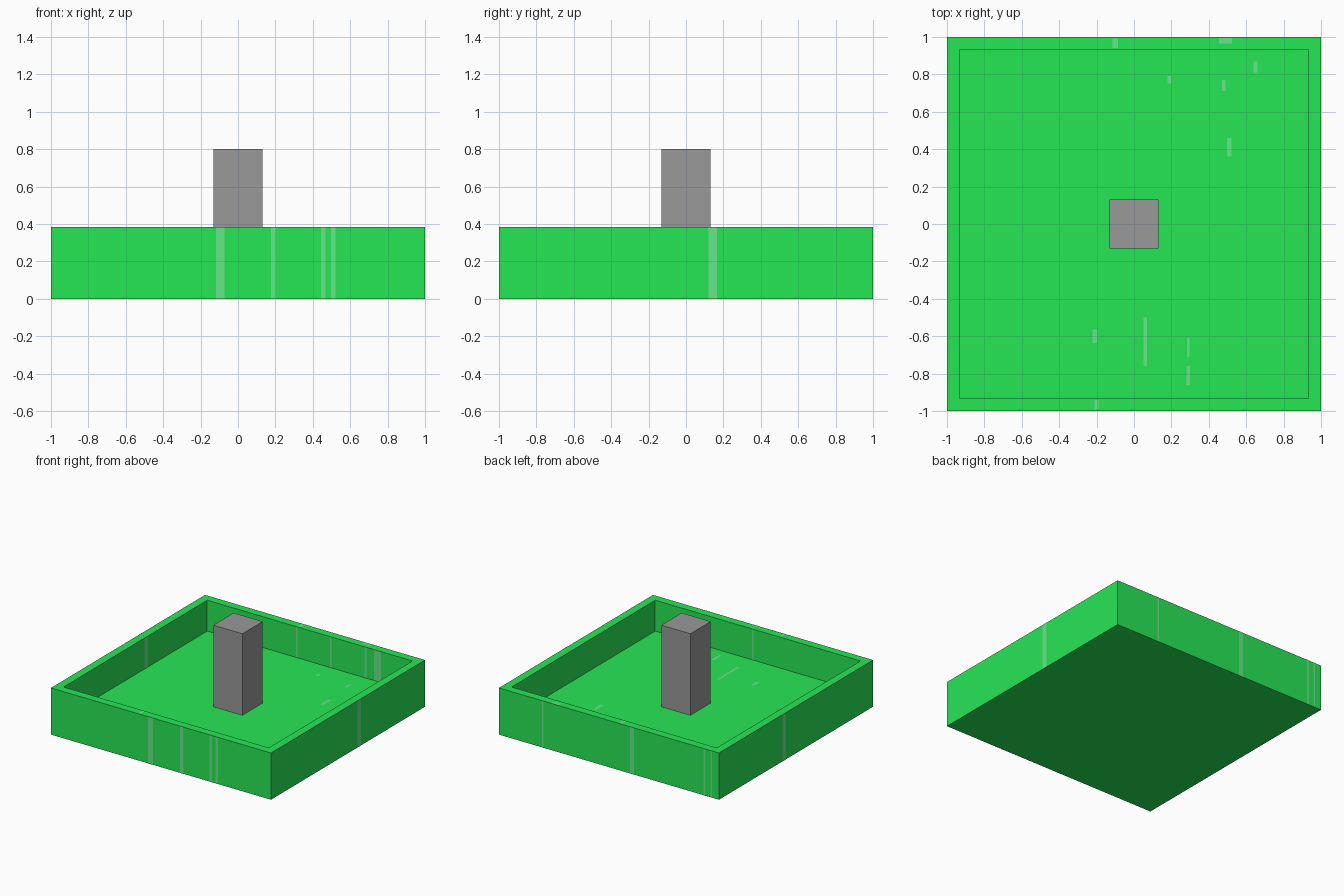
import bpy, bmesh

if "Cube" in bpy.data.objects:
    bpy.data.objects.remove(bpy.data.objects["Cube"])

H, WALL, FLOOR = 0.384, 0.067, 0.13   # tray height, wall thickness, floor level
INNER = 1 - WALL
GAP = 0.0015                          # painted streaks sit just off the surface


def material(name, rgb):
    m = bpy.data.materials.new(name)
    m.diffuse_color = (*rgb, 1)
    m.use_nodes = True
    m.node_tree.nodes["Principled BSDF"].inputs["Base Color"].default_value = m.diffuse_color
    return m


green = material("green", (0.020, 0.815, 0.093))
pale = material("pale green", (0.138, 0.815, 0.250))
grey = material("grey", (0.319, 0.319, 0.319))


def finish(name, bm, mat):
    me = bpy.data.meshes.new(name)
    bm.normal_update()
    bm.to_mesh(me)
    bm.free()
    me.materials.append(mat)
    ob = bpy.data.objects.new(name, me)
    bpy.context.collection.objects.link(ob)
    return ob


def add_box(bm, lo, hi):
    verts = bmesh.ops.create_cube(bm, size=1)["verts"]
    for v in verts:
        v.co = [(a + b) / 2 + c * (b - a) for a, b, c in zip(lo, hi, v.co)]


def add_quad(bm, axis, side, plane, lo, hi):
    """Flat patch across one axis, facing the given side (+1 or -1)."""
    corners = []
    for a, b in ((lo[0], lo[1]), (hi[0], lo[1]), (hi[0], hi[1]), (lo[0], hi[1])):
        co = [a, b]
        co.insert(axis, plane + side * GAP)
        corners.append(bm.verts.new(co))
    face = bm.faces.new(corners)
    face.normal_update()
    if face.normal[axis] * side < 0:
        face.normal_flip()


# Tray: a box whose top is inset for the rim and pushed down to the floor
bm = bmesh.new()
add_box(bm, (-1, -1, 0), (1, 1, H))
bm.normal_update()
top = max(bm.faces, key=lambda f: f.calc_center_median().z)
bmesh.ops.inset_region(bm, faces=[top], thickness=WALL, use_even_offset=True)
ext = bmesh.ops.extrude_discrete_faces(bm, faces=[top])["faces"][0]
for v in ext.verts:
    v.co.z = FLOOR
finish("tray", bm, green)

# Centre post
bm = bmesh.new()
add_box(bm, (-0.132, -0.132, FLOOR), (0.132, 0.132, 0.8))
finish("post", bm, grey)

# Upright pale streaks: axis, facing, plane, bottom, (position, width) list
walls = [
    (1, -1, -1, 0, [(-0.096, 0.045), (0.19, 0.028), (0.455, 0.024), (0.508, 0.024)]),
    (1, 1, 1, 0, [(-0.21, 0.04), (0.6, 0.015), (-0.87, 0.02), (-0.93, 0.015)]),
    (1, -1, INNER, FLOOR, [(-0.118, 0.015), (0.19, 0.015), (0.507, 0.015), (0.616, 0.06)]),
    (1, 1, -INNER, FLOOR, [(0.045, 0.015)]),
    (0, 1, 1, 0, [(0.143, 0.045)]),
    (0, -1, -1, 0, [(0.155, 0.04)]),
    (0, 1, -INNER, FLOOR, [(0.14, 0.05)]),
]
bm = bmesh.new()
for axis, side, plane, z0, streaks in walls:
    for c, w in streaks:
        add_quad(bm, axis, side, plane, (c - w / 2, z0), (c + w / 2, H))
finish("wall_streaks", bm, pale)

# Small pale flecks on the floor and rim: (x, y, width, length)
flecks = [
    (0.06, -0.63, 0.02, 0.26), (-0.21, -0.60, 0.025, 0.07),
    (0.51, 0.41, 0.025, 0.10), (0.29, -0.66, 0.015, 0.10),
    (0.29, -0.81, 0.02, 0.10), (0.48, 0.74, 0.02, 0.06),
    (0.65, 0.84, 0.02, 0.06), (0.19, 0.77, 0.02, 0.04),
    (-0.10, 0.967, 0.03, 0.05), (0.49, 0.98, 0.07, 0.03),
    (-0.20, -0.967, 0.02, 0.05),
]
bm = bmesh.new()
for x, y, w, l in flecks:
    z = H if max(abs(x), abs(y)) > INNER else FLOOR
    add_quad(bm, 2, 1, z, (x - w / 2, y - l / 2), (x + w / 2, y + l / 2))
finish("floor_flecks", bm, pale)
